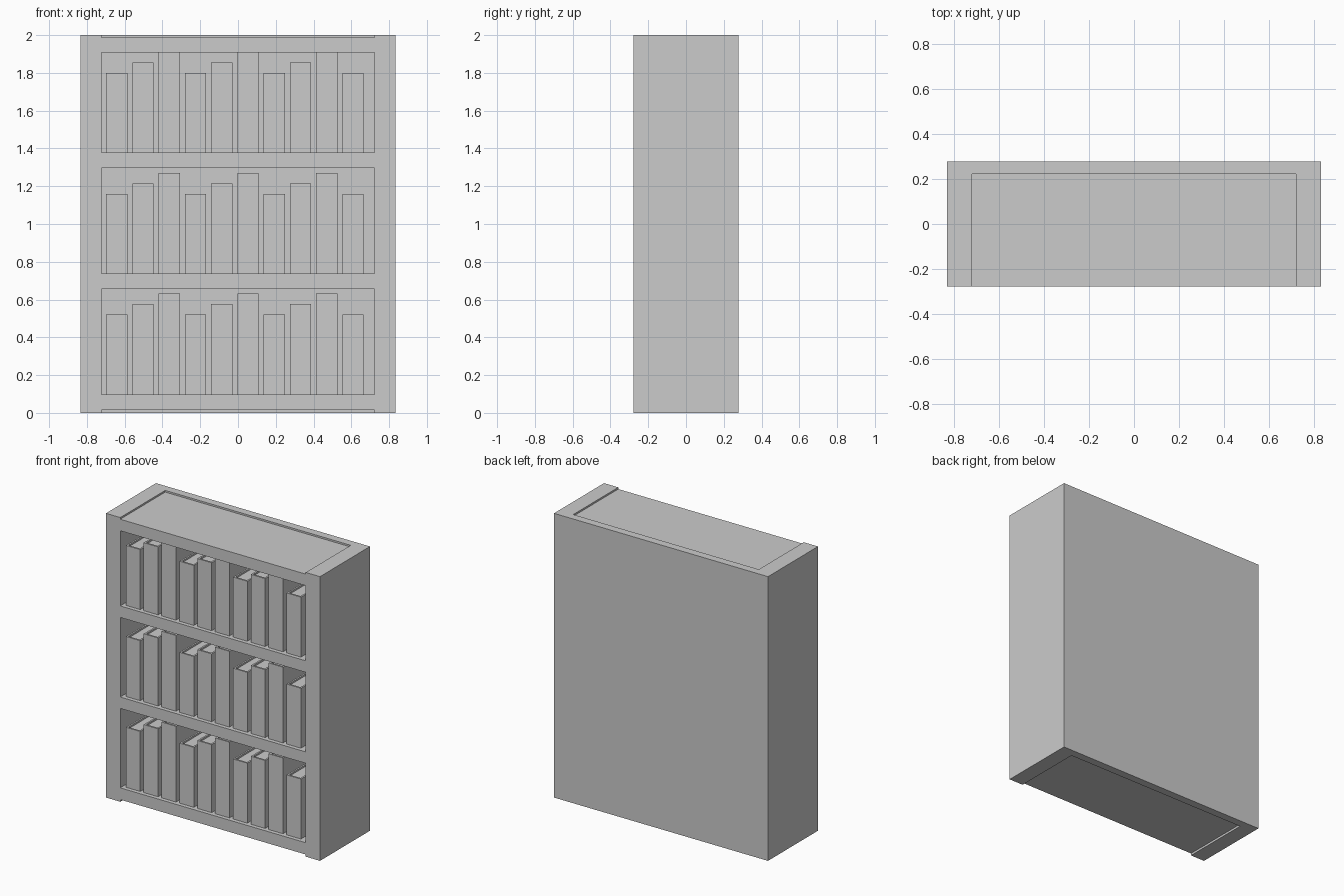
import bpy

cube = bpy.data.objects.get("Cube")
if cube:
    bpy.data.objects.remove(cube, do_unlink=True)

grey = bpy.data.materials.new("plain grey")
grey.use_nodes = True
colour = (0.6, 0.6, 0.6, 1)
grey.diffuse_color = colour
grey.node_tree.nodes["Principled BSDF"].inputs["Base Color"].default_value = colour


def box(name, x, y, z):
    """Box from (low, high) pairs on each axis."""
    bpy.ops.mesh.primitive_cube_add(size=1, location=[sum(p) / 2 for p in (x, y, z)])
    ob = bpy.context.object
    ob.name = name
    ob.scale = [p[1] - p[0] for p in (x, y, z)]
    bpy.ops.object.transform_apply(location=False, rotation=False, scale=True)
    ob.data.materials.append(grey)
    return ob


W, INNER, FRONT, BACK, BACK_IN = 0.833, 0.722, -0.278, 0.278, 0.222

# Case: two sides and a back panel
box("left_side", (INNER, W), (FRONT, BACK), (0, 2))
box("right_side", (-W, -INNER), (FRONT, BACK), (0, 2))
box("back_panel", (-INNER, INNER), (BACK_IN, BACK), (0, 2))

# Shelves, the outer two set slightly in from the ends of the case
shelves = [(0.015, 0.098), (0.657, 0.737), (1.297, 1.378), (1.907, 1.988)]
for z in shelves:
    box("shelf", (-INNER, INNER), (FRONT, BACK_IN), z)


# Book: spine, two covers and a slightly lower block of pages
def book(x, z, height):
    width, cover, front, back = 0.112, 0.012, -0.25, 0.15
    span = (z, z + height)
    box("book_spine", (x, x + width), (front, front + cover), span)
    for cx in (x, x + width - cover):
        box("book_cover", (cx, cx + cover), (front + cover, back), span)
    box("book_pages", (x + cover, x + width - cover),
        (front + cover, back - cover), (z, z + height - 0.012))


heights = (0.422, 0.478, 0.533)
for shelf in shelves[:3]:
    for i in range(10):
        book(-0.698 + 0.139 * i, shelf[1], min(heights[i % 3], 0.533))
